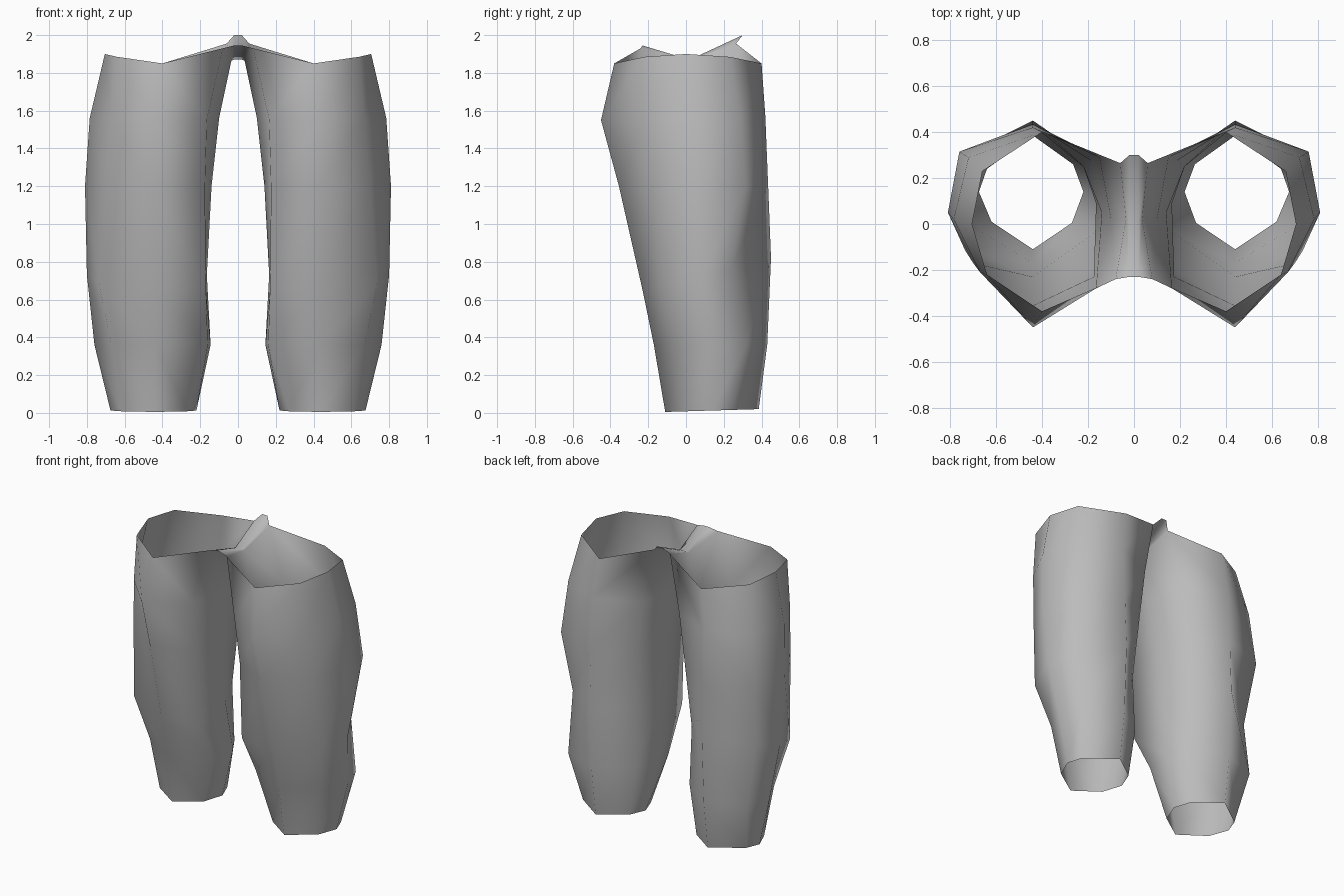
import bpy
import bmesh

cube = bpy.data.objects.get("Cube")
if cube:
    bpy.data.objects.remove(cube)

fabric = bpy.data.materials.new("grey_fabric")
fabric.use_nodes = True
grey = (0.5, 0.5, 0.5, 1)
fabric.diffuse_color = grey
fabric.node_tree.nodes["Principled BSDF"].inputs["Base Color"].default_value = grey


def leg_ring(z_front, z_back, x_in, x_out, y_front, y_mid, y_back,
             front_out, back_out, back_in, front_in):
    """Eight points around a leg, tilted from front height to back height."""
    xc = 0.44
    outline = [(xc, y_front), front_out, (x_out, y_mid), back_out,
               (xc, y_back), back_in, (x_in, y_mid), front_in]
    slope = (z_back - z_front) / (y_back - y_front)
    return [(x, y, z_front + slope * (y - y_front)) for x, y in outline]


# Leg sections: hem, calf, knee, mid thigh, upper thigh
rings = [
    leg_ring(0.005, 0.02, 0.22, 0.675, -0.11, 0.14, 0.385,
             (0.62, 0.01), (0.64, 0.24), (0.265, 0.26), (0.27, 0.005)),
    leg_ring(0.36, 0.36, 0.145, 0.76, -0.17, 0.15, 0.43,
             (0.67, -0.03), (0.70, 0.32), (0.21, 0.26), (0.16, -0.03)),
    leg_ring(0.65, 0.82, 0.165, 0.80, -0.23, 0.09, 0.45,
             (0.735, -0.115), (0.72, 0.24), (0.22, 0.25), (0.17, -0.20)),
    leg_ring(1.2, 1.2, 0.14, 0.81, -0.355, 0.05, 0.435,
             (0.70, -0.17), (0.76, 0.315), (0.185, 0.275), (0.175, -0.23)),
    leg_ring(1.55, 1.57, 0.10, 0.785, -0.45, 0.02, 0.42,
             (0.67, -0.21), (0.72, 0.29), (0.15, 0.29), (0.165, -0.28)),
]
# Waist edge, dipping into the crotch on the inner side
rings.append([(0.40, -0.38, 1.85), (0.64, -0.22, 1.885), (0.705, 0, 1.90),
              (0.66, 0.23, 1.885), (0.40, 0.40, 1.85), (0.06, 0.265, 1.955),
              (0.035, 0.02, 1.865), (0.08, -0.24, 1.93)])

bm = bmesh.new()
loops = [[bm.verts.new(p) for p in ring] for ring in rings]
for low, high in zip(loops, loops[1:]):
    for i in range(8):
        j = (i + 1) % 8
        bm.faces.new((low[i], low[j], high[j], high[i]))

# Crotch seam: two narrow strips joining the legs, peaking at the back
strip = loops[-1][5:]
for x in (0.02, 0):
    seam = [bm.verts.new((x, y, z)) for y, z in
            ((0.30, 2.0), (0.02, 1.87), (-0.23, 1.945))]
    for i in range(2):
        bm.faces.new((strip[i], strip[i + 1], seam[i + 1], seam[i]))
    strip = seam

bmesh.ops.recalc_face_normals(bm, faces=bm.faces)
# Turn the outer side to face +x
outer_face = max(bm.faces, key=lambda f: f.calc_center_median().x)
if outer_face.normal.x < 0:
    bmesh.ops.reverse_faces(bm, faces=bm.faces)

mesh = bpy.data.meshes.new("trousers")
bm.to_mesh(mesh)
bm.free()
mesh.materials.append(fabric)
trousers = bpy.data.objects.new("trousers", mesh)
bpy.context.collection.objects.link(trousers)

mirror = trousers.modifiers.new("Mirror", 'MIRROR')
mirror.use_clip = True
for poly in mesh.polygons:
    poly.use_smooth = True
